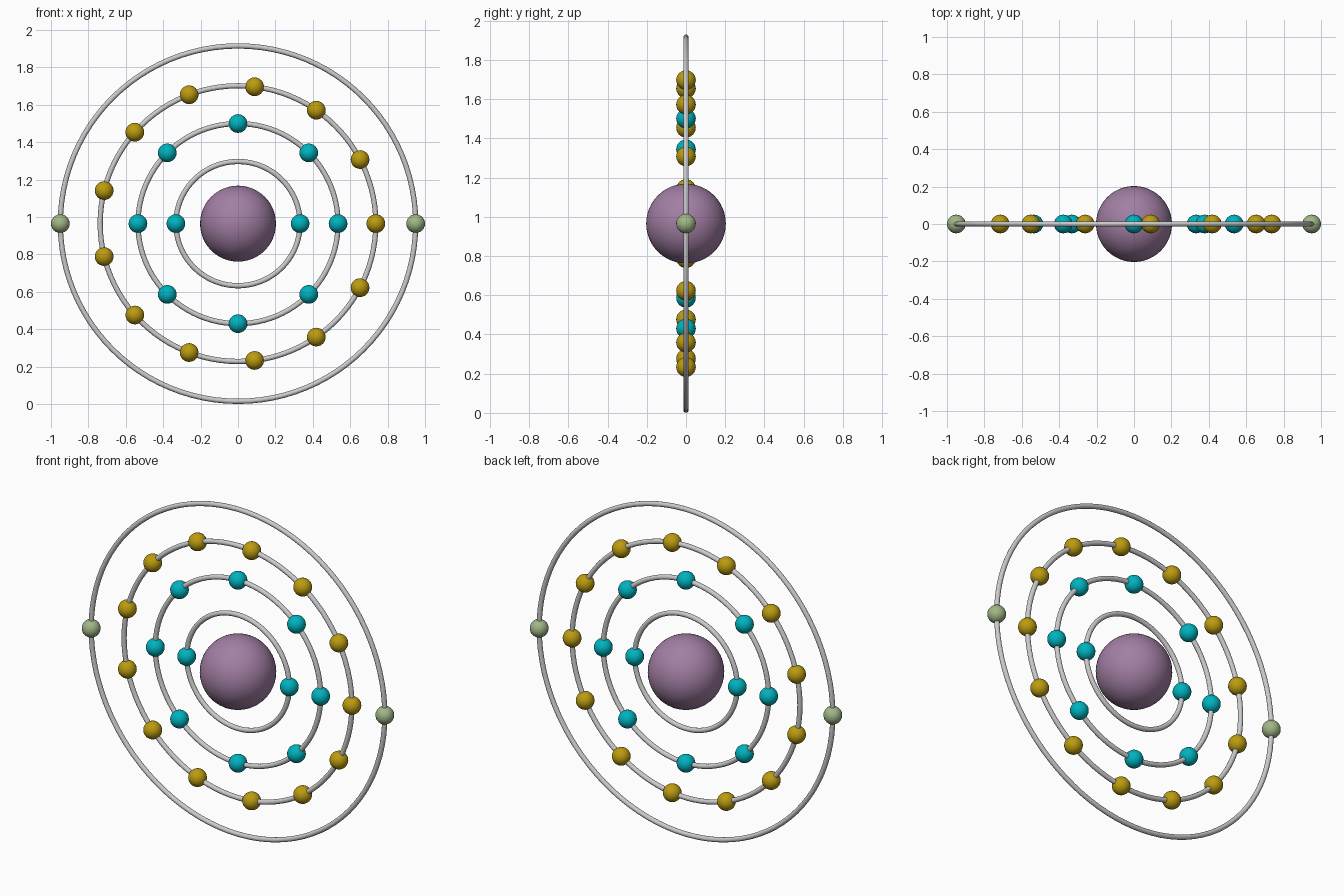
import bpy
from math import cos, sin, pi, radians

if "Cube" in bpy.data.objects:
    bpy.data.objects.remove(bpy.data.objects["Cube"])

CENTRE_Z = 0.965
TUBE = 0.014
ELECTRON = 0.05


def material(name, rgb):
    m = bpy.data.materials.new(name)
    m.diffuse_color = (*rgb, 1)
    m.use_nodes = True
    m.node_tree.nodes["Principled BSDF"].inputs["Base Color"].default_value = m.diffuse_color
    return m


def finish(name, mat=None):
    ob = bpy.context.object
    ob.name = name
    bpy.ops.object.shade_smooth()
    if mat:
        ob.data.materials.append(mat)


def ball(name, x, z, radius, mat, segments, rings):
    bpy.ops.mesh.primitive_uv_sphere_add(segments=segments, ring_count=rings,
                                         radius=radius, location=(x, 0, z))
    finish(name, mat)


purple = material("purple", (0.36, 0.21, 0.37))
teal = material("teal", (0.0, 0.45, 0.52))
gold = material("gold", (0.50, 0.33, 0.005))
green = material("green", (0.35, 0.47, 0.24))

# Central ball
ball("nucleus", 0, CENTRE_Z, 0.203, purple, 48, 24)

# Shells: upright ring with evenly spaced electrons
shells = [(0.332, 2, teal), (0.535, 8, teal), (0.737, 13, gold), (0.95, 2, green)]
for s, (radius, count, mat) in enumerate(shells, 1):
    bpy.ops.mesh.primitive_torus_add(major_radius=radius, minor_radius=TUBE,
                                     major_segments=96, minor_segments=12,
                                     location=(0, 0, CENTRE_Z),
                                     rotation=(radians(90), 0, 0))
    finish(f"shell_ring_{s}")
    for i in range(count):
        a = 2 * pi * i / count
        ball(f"electron_{s}_{i + 1}", radius * cos(a), CENTRE_Z + radius * sin(a),
             ELECTRON, mat, 24, 12)
